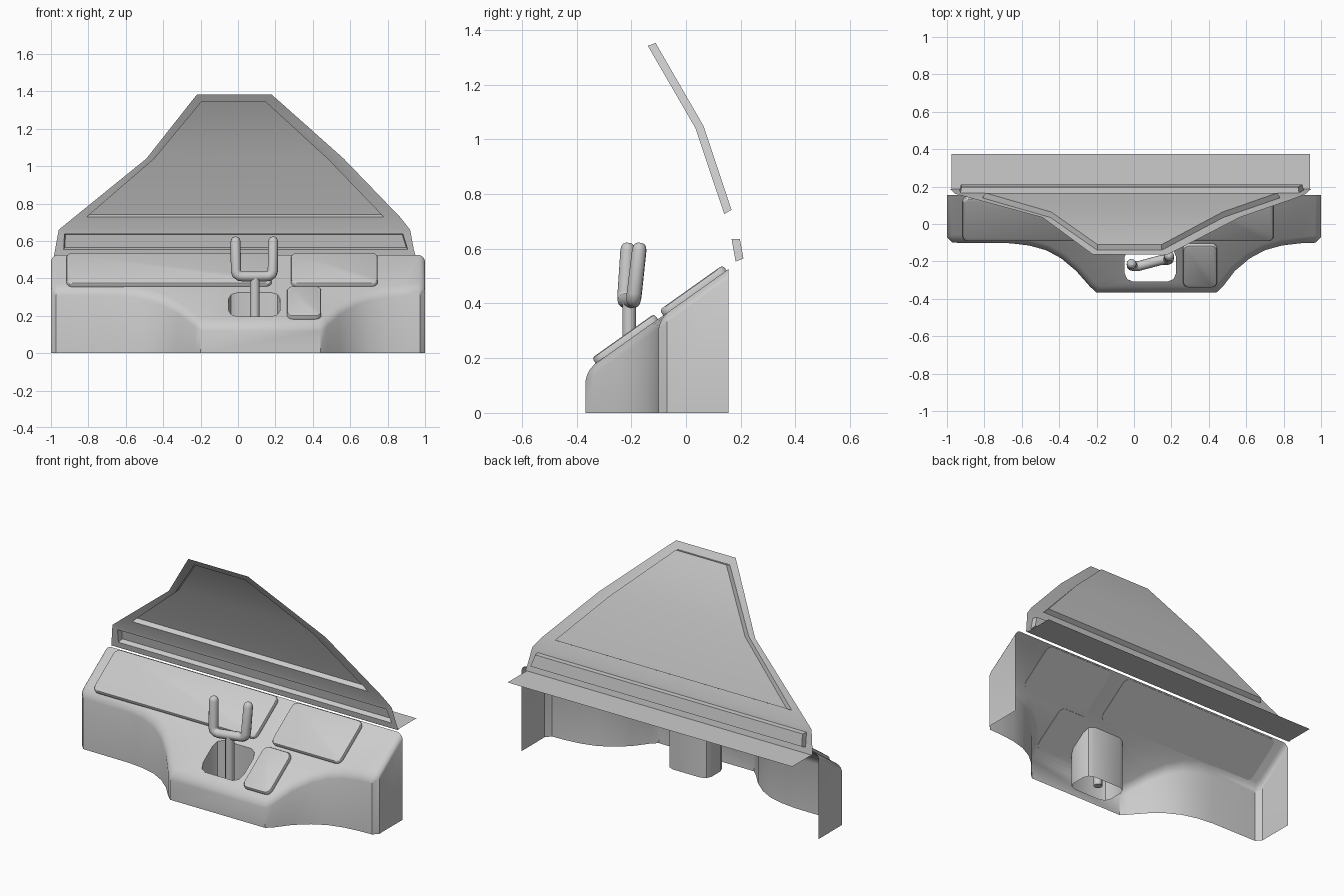
import bpy, bmesh, math
from mathutils import Vector

if "Cube" in bpy.data.objects:
    bpy.data.objects.remove(bpy.data.objects["Cube"])


def top_z(y):
    """Height of the sloping dashboard top."""
    return 0.522 + 0.71 * (y - 0.15)


def finish(name, bm, angle=35):
    me = bpy.data.meshes.new(name)
    bm.to_mesh(me)
    bm.free()
    ob = bpy.data.objects.new(name, me)
    bpy.context.collection.objects.link(ob)
    bpy.ops.object.select_all(action='DESELECT')
    ob.select_set(True)
    bpy.context.view_layer.objects.active = ob
    bpy.ops.object.shade_smooth_by_angle(angle=math.radians(angle))
    return ob


def inset(pts, d):
    """Offset an open plan outline to its left by d."""
    out = []
    for i, p in enumerate(pts):
        dirs = []
        if i > 0:
            dirs.append((p - pts[i - 1]).normalized())
        if i < len(pts) - 1:
            dirs.append((pts[i + 1] - p).normalized())
        ns = [Vector((-v.y, v.x)) for v in dirs]
        n = sum(ns, Vector((0, 0))).normalized()
        out.append(p + n * d / n.dot(ns[0]))
    return out


def bridge(bm, a, b, closed=False):
    for i in range(len(a) - (0 if closed else 1)):
        j = (i + 1) % len(a)
        bm.faces.new((a[i], a[j], b[j], b[i]))


# Dashboard: open shell with curved front, rounded rim and a sloping top
plan = [Vector(p) for p in (
    (-1, .155), (-1, -.07), (-.972, -.1), (-.66, -.103), (-.56, -.115), (-.47, -.14),
    (-.39, -.183), (-.31, -.25), (-.235, -.335), (-.2, -.367), (.44, -.367),
    (.475, -.335), (.54, -.25), (.62, -.183), (.7, -.14), (.79, -.115), (.89, -.103),
    (.972, -.1), (1, -.07), (1, .155))]
bm = bmesh.new()
rings = []
for d, drop in ((0, None), (0, .036), (.005, .02), (.015, .008), (.032, 0)):
    rings.append([bm.verts.new((p.x, p.y, 0 if drop is None else top_z(p.y) - drop))
                  for p in inset(plan, d)])
for a, b in zip(rings, rings[1:]):
    bridge(bm, a, b)

# Bottomless stick well with chamfered corners
x0, x1, y0, y1, c = -.05, .225, -.308, -.13, .045
well = [(x0 + c, y0), (x1 - c, y0), (x1 - c * .3, y0 + c * .3), (x1, y0 + c), (x1, y1 - c),
        (x1 - c * .3, y1 - c * .3), (x1 - c, y1), (x0 + c, y1), (x0 + c * .3, y1 - c * .3),
        (x0, y1 - c), (x0, y0 + c), (x0 + c * .3, y0 + c * .3)]
rim = [bm.verts.new((x, y, top_z(y))) for x, y in well]
foot = [bm.verts.new((x, y, 0)) for x, y in well]
bridge(bm, rim, foot, True)

# Sloping top filled around the well
outer = rings[-1]
edges = [bm.edges.get((a, b)) for a, b in zip(outer, outer[1:])]
edges.append(bm.edges.new((outer[-1], outer[0])))
edges += [bm.edges.get((rim[i], rim[(i + 1) % len(rim)])) for i in range(len(rim))]
bmesh.ops.triangle_fill(bm, edges=edges, use_beauty=True, normal=(0, -.58, .81))
bmesh.ops.recalc_face_normals(bm, faces=bm.faces)
finish("dashboard", bm)


# Raised rounded instrument panels lying on the slope
def panel(name, xa, xb, ya, yb, r=.03):
    up = Vector((0, -.71, 1)).normalized()
    loop = []
    for cx, cy, a0 in ((xb - r, yb - r, 0), (xa + r, yb - r, 90),
                       (xa + r, ya + r, 180), (xb - r, ya + r, 270)):
        for k in range(5):
            a = math.radians(a0 + k * 22.5)
            loop.append((cx + r * math.cos(a), cy + r * math.sin(a)))
    mx, my = (xa + xb) / 2, (ya + yb) / 2
    bm = bmesh.new()
    levels = []
    for h, d in ((-.003, 0), (.015, 0), (.021, .003), (.024, .009)):
        sx, sy = 1 - 2 * d / (xb - xa), 1 - 2 * d / (yb - ya)
        ring = []
        for x, y in loop:
            x, y = mx + (x - mx) * sx, my + (y - my) * sy
            ring.append(bm.verts.new(Vector((x, y, top_z(y))) + up * h))
        levels.append(ring)
    for a, b in zip(levels, levels[1:]):
        bridge(bm, a, b, True)
    bm.faces.new(levels[-1])
    bm.faces.new(levels[0][::-1])
    finish(name, bm)


panel("wide_instrument_panel", -.917, .18, -.083, .148)
panel("right_instrument_panel", .283, .747, -.083, .148)
panel("small_control_panel", .262, .445, -.33, -.103)


# Windshield: bent sheet with two pressed-out fields
def glass_y(z):
    prof = ((.518, .188), (.66, .162), (1.04, .035), (1.382, -.163))
    for (za, ya), (zb, yb) in zip(prof, prof[1:]):
        if z <= zb + 1e-6:
            return ya + (yb - ya) * (z - za) / (zb - za)


rows = ((1.382, -.22, -.195, .147, .18), (1.342, -.252, -.197, .149, .226),
        (1.04, -.49, -.447, .478, .565), (.727, -.876, -.81, .78, .867),
        (.66, -.958, -.925, .878, .92), (.636, -.963, -.928, .882, .925),
        (.553, -.978, -.932, .908, .94), (.518, -.985, -.94, .915, .95))
bm = bmesh.new()
grid = [[bm.verts.new((x, glass_y(r[0]), r[0])) for x in r[1:]] for r in rows]
main, strip = [], []
for i in range(len(rows) - 1):
    for j in range(3):
        f = bm.faces.new((grid[i][j], grid[i][j + 1], grid[i + 1][j + 1], grid[i + 1][j]))
        f.normal_update()
        if f.normal.y < 0:
            f.normal_flip()
        if j == 1 and i in (1, 2):
            main.append(f)
        if j == 1 and i == 5:
            strip.append(f)
for field in (main, strip):
    bmesh.ops.inset_region(bm, faces=field, thickness=.006, depth=.03,
                           use_even_offset=True, use_boundary=True)
finish("windshield", bm, 20)

# Flat shelf behind the windshield
bm = bmesh.new()
bm.faces.new([bm.verts.new(p) for p in ((-.976, .187, .518), (.94, .187, .518),
                                        (.94, .373, .518), (-.976, .373, .518))])
finish("rear_shelf", bm)


# Control stick: column and U-shaped yoke
def tube(name, pts, radius):
    cu = bpy.data.curves.new(name, 'CURVE')
    cu.dimensions = '3D'
    cu.bevel_depth = radius
    cu.bevel_resolution = 4
    cu.use_fill_caps = True
    sp = cu.splines.new('POLY')
    sp.points.add(len(pts) - 1)
    for p, (x, y, z, r) in zip(sp.points, pts):
        p.co = (x, y, z, 1)
        p.radius = r
    ob = bpy.data.objects.new(name, cu)
    bpy.context.collection.objects.link(ob)
    bpy.ops.object.select_all(action='DESELECT')
    ob.select_set(True)
    bpy.context.view_layer.objects.active = ob
    bpy.ops.object.convert(target='MESH')
    bpy.ops.object.shade_smooth_by_angle(angle=math.radians(50))


half = ((0, .622, .3), (0, .617, .68), (0, .608, .9), (0, .595, 1), (.002, .44, 1.05),
        (.008, .422, 1.05), (.022, .412, 1), (.04, .41, 1))


def side(x, s, yb, yt):
    return [(x + s * dx, yb + (yt - yb) * (z - .41) / .21, z, r) for dx, z, r in half]


left = side(-.013, 1, -.224, -.212)
right = side(.188, -1, -.192, -.168)
tube("yoke_handle", left + right[::-1], .0265)
tube("stick_column", [(.09, -.208, .01, 1), (.09, -.208, .405, 1)], .025)
